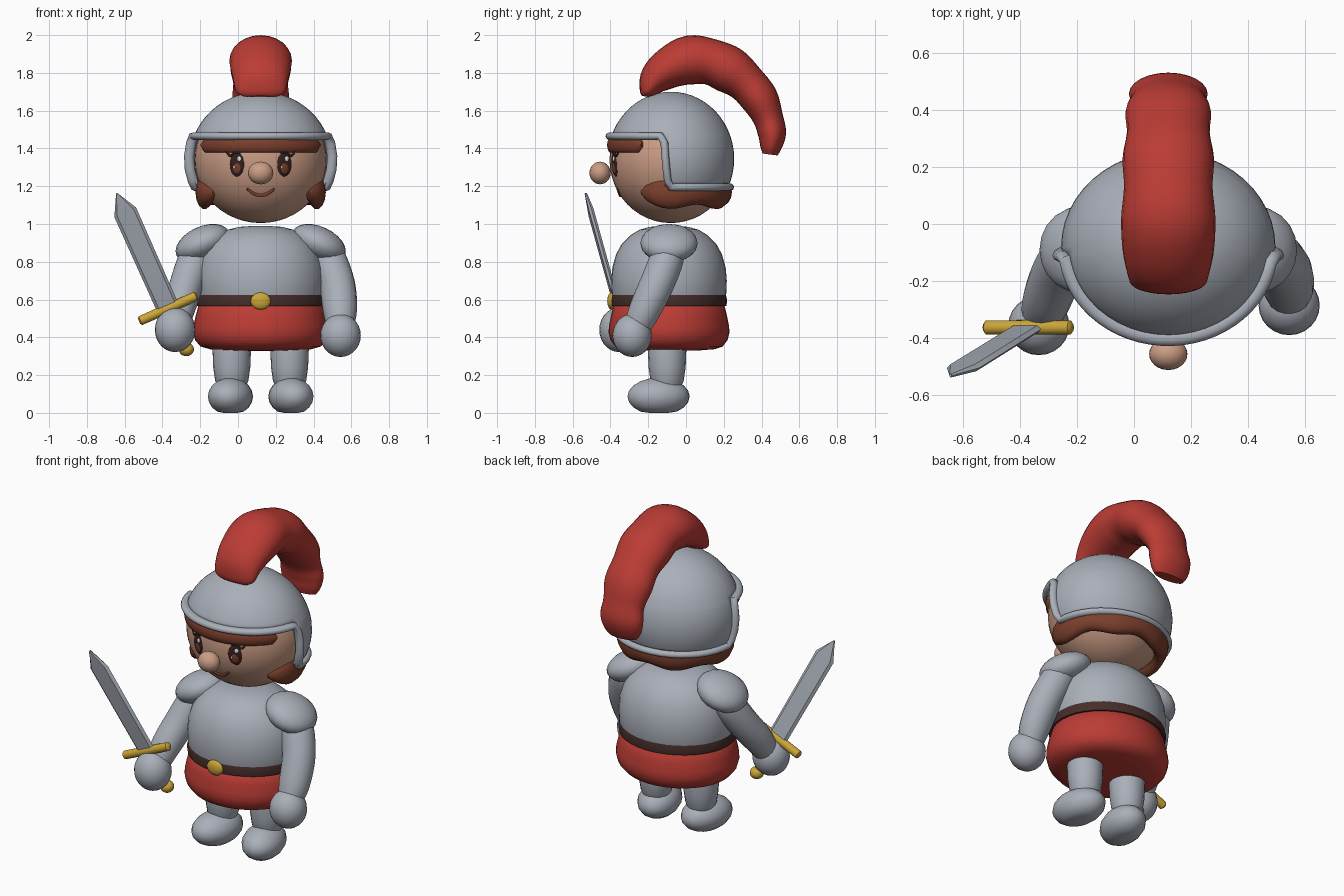
import bpy, bmesh, math
from mathutils import Vector as V, Matrix, Euler

if "Cube" in bpy.data.objects:
    bpy.data.objects.remove(bpy.data.objects["Cube"])

CX = 0.12                                  # body symmetry plane
FACE_C, FACE_R = V((CX, -0.08, 1.34)), V((0.35, 0.325, 0.335))
HELM_C, HELM_R = V((CX, -0.08, 1.345)), V((0.375, 0.335, 0.355))


def material(name, rgb):
    m = bpy.data.materials.new(name)
    m.diffuse_color = (*rgb, 1)
    m.use_nodes = True
    m.node_tree.nodes["Principled BSDF"].inputs["Base Color"].default_value = m.diffuse_color
    return m


GREY = material("armour grey", (0.40, 0.43, 0.485))
RED = material("red", (0.50, 0.045, 0.035))
SKIN = material("skin", (0.60, 0.335, 0.235))
HAIR = material("hair brown", (0.20, 0.05, 0.026))
LEATHER = material("dark leather", (0.06, 0.027, 0.022))
EYE = material("eye brown", (0.035, 0.014, 0.012))
GOLD = material("gold", (0.60, 0.38, 0.04))
WHITE = material("white", (0.9, 0.9, 0.9))


def finish(name, bm, mat, angle=50):
    bmesh.ops.recalc_face_normals(bm, faces=bm.faces)
    me = bpy.data.meshes.new(name)
    bm.to_mesh(me)
    bm.free()
    me.materials.append(mat)
    for p in me.polygons:
        p.use_smooth = True
    me.set_sharp_from_angle(angle=math.radians(angle))
    ob = bpy.data.objects.new(name, me)
    bpy.context.collection.objects.link(ob)
    return ob


def ball(name, mat, c, r, rot=(0, 0, 0), u=24, v=14, warp=None):
    bm = bmesh.new()
    bmesh.ops.create_uvsphere(bm, u_segments=u, v_segments=v, radius=1)
    m = Matrix.Translation(V(c)) @ Euler(rot).to_matrix().to_4x4() @ Matrix.Diagonal((*r, 1))
    for vert in bm.verts:
        vert.co = warp(vert.co) if warp else m @ vert.co
    return finish(name, bm, mat)


def skin_rings(name, mat, rings, closed=False, angle=50):
    """Bridge equal-sized rings of points, capping the ends unless closed."""
    bm = bmesh.new()
    vs = [[bm.verts.new(p) for p in ring] for ring in rings]
    n = len(vs[0])
    for i in range(len(vs) if closed else len(vs) - 1):
        a, b = vs[i], vs[(i + 1) % len(vs)]
        for j in range(n):
            bm.faces.new((a[j], a[(j + 1) % n], b[(j + 1) % n], b[j]))
    if not closed:
        bm.faces.new(vs[0])
        bm.faces.new(vs[-1])
    return finish(name, bm, mat, angle)


def lathe(name, mat, c, sx, profile, n=36):
    """Vertical body of (radius, z) rings, stretched by sx across."""
    return skin_rings(name, mat, [[V((c[0] + sx * r * math.cos(k * math.tau / n),
                      c[1] + r * math.sin(k * math.tau / n), z)) for k in range(n)] for r, z in profile])


def catmull(rows, sub):
    out = []
    for i in range(len(rows) - 1):
        a, b, c, d = (rows[min(max(i + o, 0), len(rows) - 1)] for o in (-1, 0, 1, 2))
        for s in range(sub):
            t = s / sub
            out.append([0.5 * (2 * q + (r - p) * t + (2 * p - 5 * q + 4 * r - s2) * t * t
                        + (3 * q - p - 3 * r + s2) * t ** 3) for p, q, r, s2 in zip(a, b, c, d)])
    return out + [rows[-1]]


def sweep(name, mat, rows, ref, sub=1, n=14, closed=False):
    """Elliptical tube along rows of (x, y, z, radius along ref, other radius)."""
    rows = catmull(rows, sub) if sub > 1 else rows
    pts, rings = [V(r[:3]) for r in rows], []
    for i, p in enumerate(pts):
        nxt = pts[(i + 1) % len(pts)] if closed else pts[min(i + 1, len(pts) - 1)]
        prv = pts[i - 1] if closed or i else pts[0]
        t = (nxt - prv).normalized()
        a = V(ref(p) if callable(ref) else ref)
        a = (a - t * a.dot(t)).normalized()
        b = t.cross(a)
        rings.append([p + a * rows[i][3] * math.cos(k * math.tau / n) + b * rows[i][4] * math.sin(k * math.tau / n)
                      for k in range(n)])
    return skin_rings(name, mat, rings, closed)


def on_ellipsoid(c, r, deg, z, k=1.0):
    s = k * math.sqrt(max(0, 1 - ((z - c.z) / r.z) ** 2))
    a = math.radians(deg)
    return (c.x + s * r.x * math.cos(a), c.y + s * r.y * math.sin(a), z)


def face_y(x, z):
    q = 1 - ((x - CX) / FACE_R.x) ** 2 - ((z - FACE_C.z) / FACE_R.z) ** 2
    return FACE_C.y - FACE_R.y * math.sqrt(max(q, 0))


def face_patch(name, mat, x, z, rx, rz, lift=0.0):
    def warp(p):
        px, pz = x + rx * p.x, z + rz * p.z
        return V((px, face_y(px, pz) - lift + 0.006 * p.y, pz))
    return ball(name, mat, (0, 0, 0), (1, 1, 1), warp=warp, u=20, v=10)


def radial(p):
    return (p.x - CX, p.y + 0.08, 0)


# Head and face
ball("head", SKIN, FACE_C, FACE_R, u=40, v=24)
ball("nose", SKIN, (CX, -0.455, 1.27), (0.067, 0.056, 0.06))
for side, s in (("left", -1), ("right", 1)):
    ex = CX + s * 0.126
    face_patch(side + "_eye", EYE, ex, 1.315, 0.038, 0.064)
    face_patch(side + "_iris", HAIR, ex, 1.295, 0.022, 0.03, 0.003)
    face_patch(side + "_eye_glint", WHITE, ex + 0.012, 1.345, 0.011, 0.014, 0.004)
    face_patch(side + "_eye_small_glint", WHITE, ex - 0.014, 1.30, 0.006, 0.008, 0.005)
    lash = [(ex + s * dx, z) for dx, z in ((-0.02, 1.378), (0.015, 1.375), (0.035, 1.36), (0.055, 1.385))]
    sweep(side + "_lash", EYE, [(x, face_y(x, z), z, 0.006, 0.006) for x, z in lash], (0, 1, 0), 4, 8)
smile = [(CX + 0.072 * t, 1.152 + 0.036 * t * t) for t in (-1, -0.66, -0.33, 0, 0.33, 0.66, 1)]
sweep("mouth", HAIR, [(x, face_y(x, z), z, 0.007, 0.010 if abs(x - CX) < 0.06 else 0.006)
                      for x, z in smile], (0, 1, 0), 3, 8)

# Hair: fringe under the helmet rim, and sideburns running round the back
fringe = [(a, 0.012 if a in (-152, -28) else 0.042) for a in range(-152, -27, 4)]
sweep("fringe", HAIR, [(*on_ellipsoid(FACE_C, FACE_R, a, 1.418), 0.022, h) for a, h in fringe], radial)
back = []
for a in range(-34, 215, 8):
    e = min(a + 34, 214 - a) / 26
    e = math.sqrt(max(0.04, 1 - (1 - min(e, 1)) ** 2))
    wave = 0.012 * math.cos(math.radians(a * 6))
    back.append((*on_ellipsoid(FACE_C, FACE_R, a, 1.168, 0.99), 0.048 * e, (0.078 + wave) * e))
sweep("back_hair", HAIR, back, radial)

# Helmet shell with a cut-out for the face
bm = bmesh.new()
bmesh.ops.create_uvsphere(bm, u_segments=48, v_segments=28, radius=1)
for v in bm.verts:
    v.co = HELM_C + v.co * HELM_R
for co, no in (((0, 0, 1.465), (0, 0, 1)), ((0, 0, 1.195), (0, 0, 1)), ((0, -0.11, 0), (0, 1, 0))):
    bmesh.ops.bisect_plane(bm, geom=bm.verts[:] + bm.edges[:] + bm.faces[:], plane_co=co, plane_no=no)
cut = [f for f in bm.faces if f.calc_center_median().z < 1.195
       or (f.calc_center_median().z < 1.465 and f.calc_center_median().y < -0.11)]
bmesh.ops.delete(bm, geom=cut, context='FACES')
helmet = finish("helmet", bm, GREY)
mod = helmet.modifiers.new("thickness", 'SOLIDIFY')
mod.thickness, mod.offset = 0.015, -1

# Helmet rim following the cut-out
path = [(a, 1.465) for a in range(-172, -7, 6)]
path += [(-6, 1.43), (-5, 1.36), (-4, 1.29), (-3, 1.23)]
path += [(a, 1.195) for a in range(0, 181, 9)]
path += [(183, 1.23), (184, 1.29), (185, 1.36), (186, 1.43)]
sweep("helmet_rim", GREY, [(*on_ellipsoid(HELM_C, HELM_R, a, z, 1.015), 0.027, 0.021) for a, z in path],
      radial, n=10, closed=True)

# Plume: (y, z, half width, half thickness)
plume = [(-0.212, 1.675, 0.09, 0.02), (-0.205, 1.70, 0.13, 0.045), (-0.165, 1.765, 0.145, 0.085),
         (-0.09, 1.825, 0.16, 0.11), (0.02, 1.868, 0.165, 0.130), (0.13, 1.858, 0.155, 0.122),
         (0.23, 1.815, 0.16, 0.125), (0.32, 1.745, 0.145, 0.105), (0.39, 1.66, 0.15, 0.10),
         (0.435, 1.56, 0.13, 0.08), (0.455, 1.48, 0.138, 0.075), (0.45, 1.41, 0.125, 0.058),
         (0.445, 1.368, 0.10, 0.04)]
sweep("plume", RED, [(CX, *r) for r in plume], (1, 0, 0), 4, 24)

# Torso, belt, buckle and skirt
BODY = (CX, -0.09)
lathe("torso", GREY, BODY, 1.12, [(0.03, 0.99), (0.10, 0.985), (0.155, 0.97), (0.205, 0.94), (0.25, 0.895),
      (0.28, 0.84), (0.30, 0.77), (0.306, 0.70), (0.303, 0.63), (0.29, 0.57)])
lathe("belt", LEATHER, BODY, 1.12, [(0.28, 0.628), (0.301, 0.626), (0.308, 0.595), (0.304, 0.566), (0.28, 0.564)])
ball("buckle", GOLD, (CX, -0.395, 0.592), (0.053, 0.022, 0.045))
lathe("skirt", RED, BODY, 1.12, [(0.27, 0.585), (0.295, 0.565), (0.308, 0.51), (0.318, 0.46), (0.32, 0.425),
      (0.31, 0.385), (0.285, 0.352), (0.24, 0.337), (0.15, 0.33), (0.03, 0.328)])

# Legs, feet and shoulder guards, mirrored about the body
for side, s in (("left", -1), ("right", 1)):
    lx = CX + s * 0.153
    lathe(side + "_leg", GREY, (lx, -0.10), 1.0, [(0.09, 0.42), (0.102, 0.34), (0.098, 0.24), (0.088, 0.17),
          (0.07, 0.13)], 20)
    foot = ball(side + "_foot", GREY, (CX + s * 0.16, -0.145, 0.093), (0.118, 0.168, 0.093),
                (0, 0, s * 0.2), 16, 10)
    for v in foot.data.vertices:
        v.co.z = max(v.co.z, 0.012) - 0.012 + 0.012 * v.co.z / 0.186
    ball(side + "_shoulder_guard", GREY, (CX + s * 0.308, -0.09, 0.898), (0.152, 0.152, 0.088),
         (0, s * math.radians(25), 0), 20, 12)

# Arms and hands
sweep("right_arm", GREY, [(0.44, -0.08, 0.90, 0.07, 0.07), (0.475, -0.10, 0.82, 0.095, 0.09),
      (0.525, -0.155, 0.68, 0.095, 0.092), (0.54, -0.22, 0.54, 0.09, 0.085), (0.54, -0.26, 0.45, 0.07, 0.07)],
      (1, 0, 0), 4, 18)
ball("right_hand", GREY, (0.543, -0.285, 0.41), (0.107, 0.104, 0.114))
sweep("left_arm", GREY, [(-0.20, -0.08, 0.90, 0.07, 0.07), (-0.225, -0.10, 0.82, 0.09, 0.09),
      (-0.27, -0.175, 0.69, 0.09, 0.09), (-0.305, -0.265, 0.57, 0.085, 0.085), (-0.325, -0.33, 0.47, 0.07, 0.07)],
      (1, 0, 0), 4, 18)
ball("left_hand", GREY, (-0.333, -0.355, 0.44), (0.107, 0.104, 0.118))

# Sword in its own frame: d along the blade, w across it, n through it
G = V((-0.37, -0.362, 0.553))
d, w = V((-0.395, -0.245, 0.885)).normalized(), V((0.914, 0, 0.405)).normalized()
n = d.cross(w)
section = ((-1, 0), (-0.75, 1), (0.75, 1), (1, 0), (0.75, -1), (-0.75, -1))
blade = [(0.0, 0.06, 0.013), (0.575, 0.063, 0.013), (0.688, 0.004, 0.006)]
skin_rings("blade", GREY, [[G + d * u + w * hw * a + n * th * b for a, b in section] for u, hw, th in blade], angle=25)
sweep("guard", GOLD, [(*(G + w * u), r, r) for u, r in
      ((-0.168, 0.015), (-0.16, 0.025), (0, 0.026), (0.16, 0.025), (0.168, 0.015))], n)
sweep("grip", GOLD, [(*(G - d * u), 0.024, 0.024) for u in (0, 0.22)], n)
ball("pommel", GOLD, G - d * 0.245, (0.04, 0.04, 0.036))
